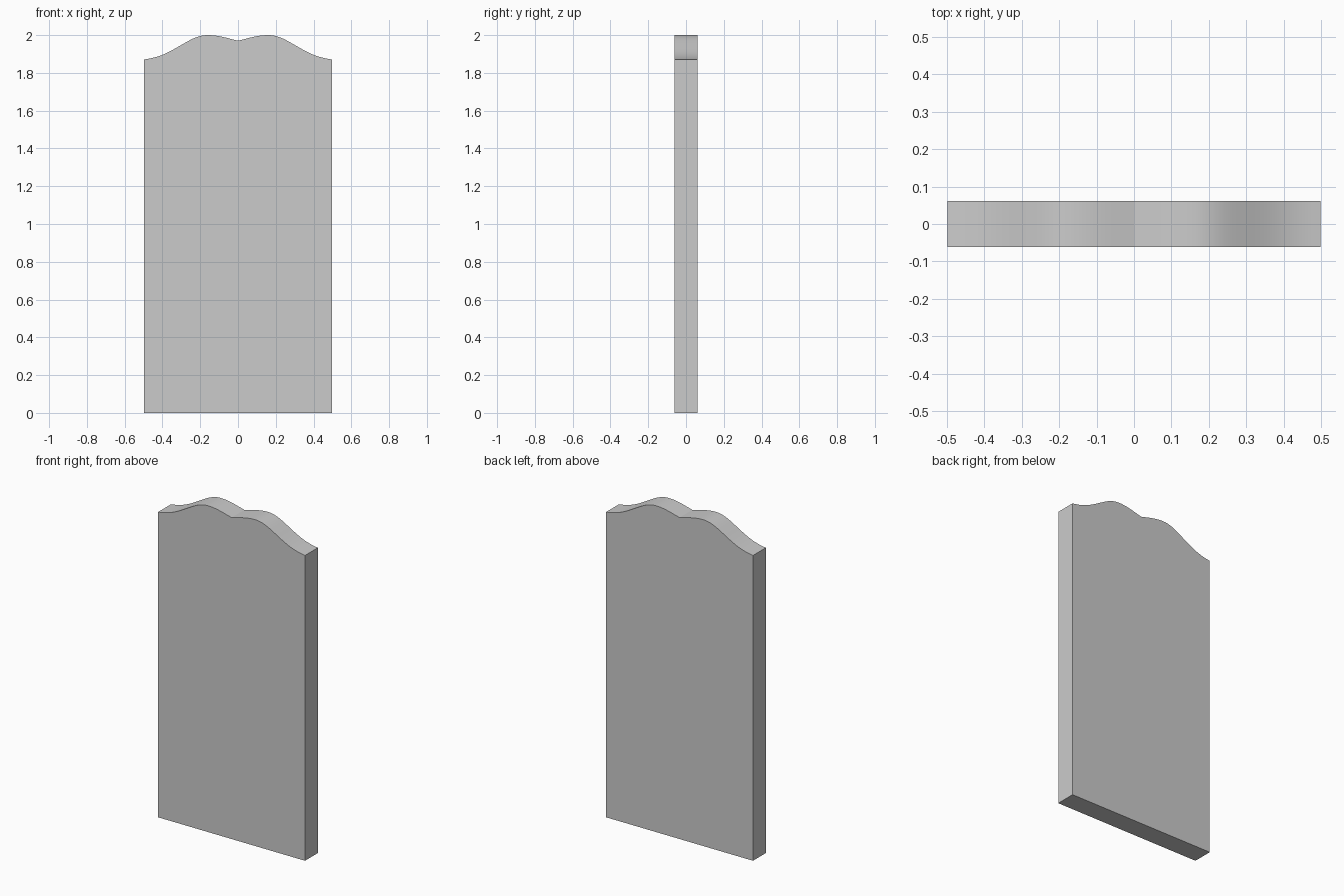
import bpy, bmesh
from mathutils import Vector
from mathutils.geometry import interpolate_bezier

if "Cube" in bpy.data.objects:
    bpy.data.objects.remove(bpy.data.objects["Cube"])

HALF_W, HALF_T = 0.498, 0.062

# Right half of the wavy top edge, from the centre notch outwards (x, z)
segments = [
    ((0, 1.97), (0.05, 1.982), (0.10, 2.0), (0.16, 2.0)),
    ((0.16, 2.0), (0.215, 2.0), (0.255, 1.973), (0.30, 1.948)),
    ((0.30, 1.948), (0.36, 1.913), (0.41, 1.882), (HALF_W, 1.871)),
]
right = [Vector((0, 1.97))]
for seg in segments:
    right += interpolate_bezier(*[Vector(p) for p in seg], 12)[1:]

# Mirror the edge and close the outline along the ground
left = [Vector((-p.x, p.y)) for p in right[1:]]
outline = [Vector((-HALF_W, 0)), Vector((HALF_W, 0))] + right[::-1] + left

# Slab: extrude the outline through its thickness
bm = bmesh.new()
front = bm.faces.new([bm.verts.new((p.x, -HALF_T, p.y)) for p in outline])
extruded = bmesh.ops.extrude_face_region(bm, geom=[front], use_keep_orig=True)
back_verts = [g for g in extruded["geom"] if isinstance(g, bmesh.types.BMVert)]
bmesh.ops.translate(bm, verts=back_verts, vec=(0, 2 * HALF_T, 0))
bmesh.ops.recalc_face_normals(bm, faces=bm.faces)
mesh = bpy.data.meshes.new("panel")
bm.to_mesh(mesh)
bm.free()
panel = bpy.data.objects.new("panel", mesh)
bpy.context.collection.objects.link(panel)

# Smooth the wave, keep the corners and centre crease sharp
bpy.context.view_layer.objects.active = panel
panel.select_set(True)
bpy.ops.object.shade_smooth_by_angle(angle=0.3)
